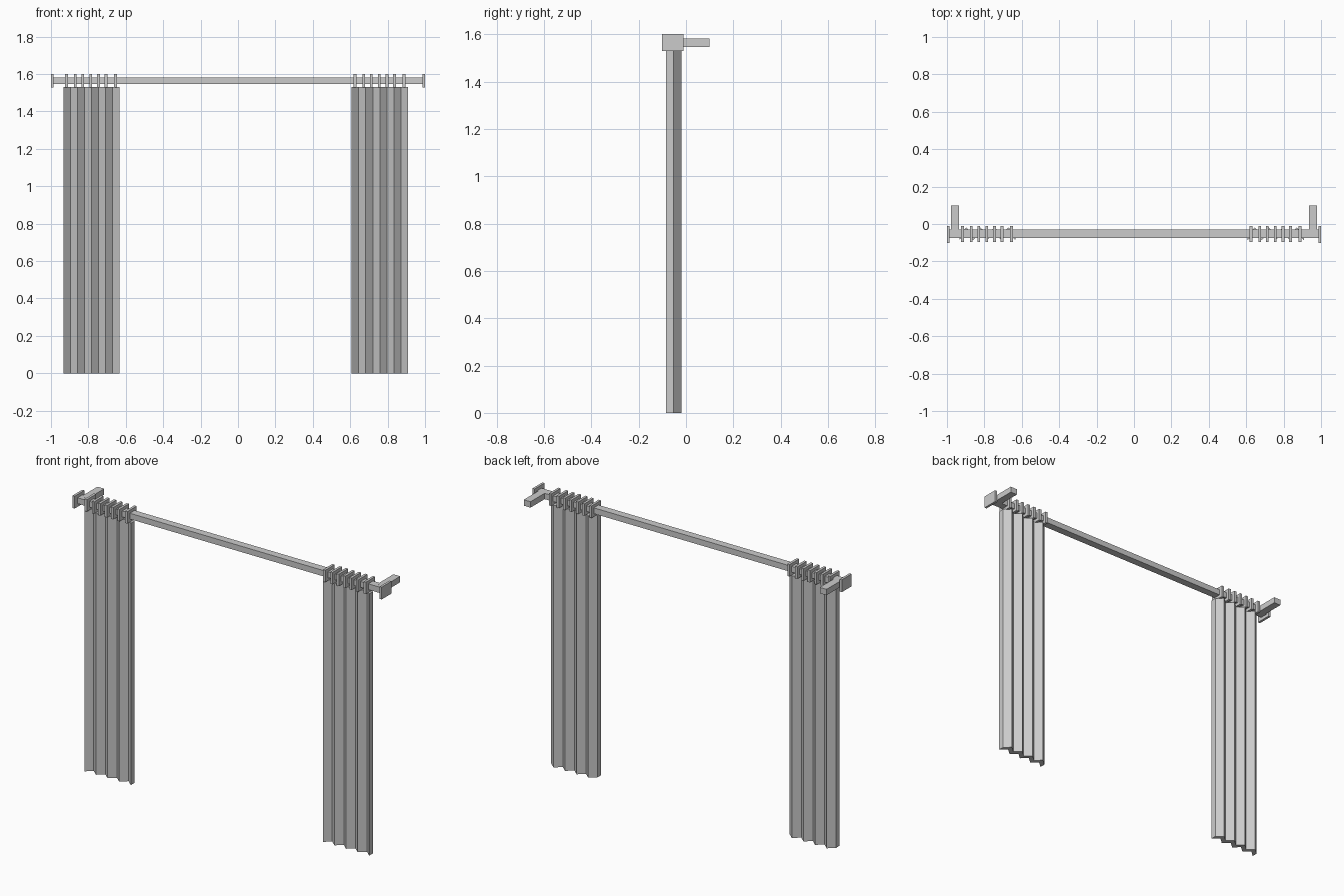
import bpy, bmesh

if "Cube" in bpy.data.objects:
    bpy.data.objects.remove(bpy.data.objects["Cube"])

ROD_Y, ROD_Z = -0.055, 1.564


def make_object(name, bm):
    bmesh.ops.recalc_face_normals(bm, faces=bm.faces)
    mesh = bpy.data.meshes.new(name)
    bm.to_mesh(mesh)
    bm.free()
    obj = bpy.data.objects.new(name, mesh)
    bpy.context.collection.objects.link(obj)
    return obj


def box(name, center, size):
    bm = bmesh.new()
    bmesh.ops.create_cube(bm, size=1)
    for v in bm.verts:
        v.co = [c + s * p for c, s, p in zip(center, size, v.co)]
    return make_object(name, bm)


def curtain(name, x0, width=0.30, folds=8, top=1.53):
    # zigzag cross-section with thickness, extruded upwards
    xs = [x0 + width * i / folds for i in range(folds + 1)]
    front = [(x, -0.052 if i % 2 else -0.085) for i, x in enumerate(xs)]
    back = [(x, y + 0.033) for x, y in reversed(front)]
    bm = bmesh.new()
    base = bm.faces.new([bm.verts.new((x, y, 0)) for x, y in front + back])
    ext = bmesh.ops.extrude_face_region(bm, geom=[base], use_keep_orig=True)
    moved = [g for g in ext["geom"] if isinstance(g, bmesh.types.BMVert)]
    bmesh.ops.translate(bm, verts=moved, vec=(0, 0, top))
    return make_object(name, bm)


# curtain rod
box("rod", (0, ROD_Y + 0.003, ROD_Z), (1.976, 0.044, 0.034))

# end caps and wall brackets on both ends
for side, s in (("left", -1), ("right", 1)):
    box(f"end_cap_{side}", (s * 0.993, ROD_Y - 0.001, ROD_Z), (0.014, 0.09, 0.072))
    box(f"wall_bracket_{side}", (s * 0.957, 0.024, ROD_Z), (0.044, 0.152, 0.0345))

# curtains with their rings
ring_offsets = (0.017, 0.064, 0.104, 0.147, 0.188, 0.229, 0.279)
for side, x0 in (("left", -0.934), ("right", 0.608)):
    curtain(f"curtain_{side}", x0)
    for i, dx in enumerate(ring_offsets):
        box(f"ring_{side}_{i + 1}", (x0 + dx, ROD_Y + 0.001, ROD_Z),
            (0.015, 0.086, 0.07))
